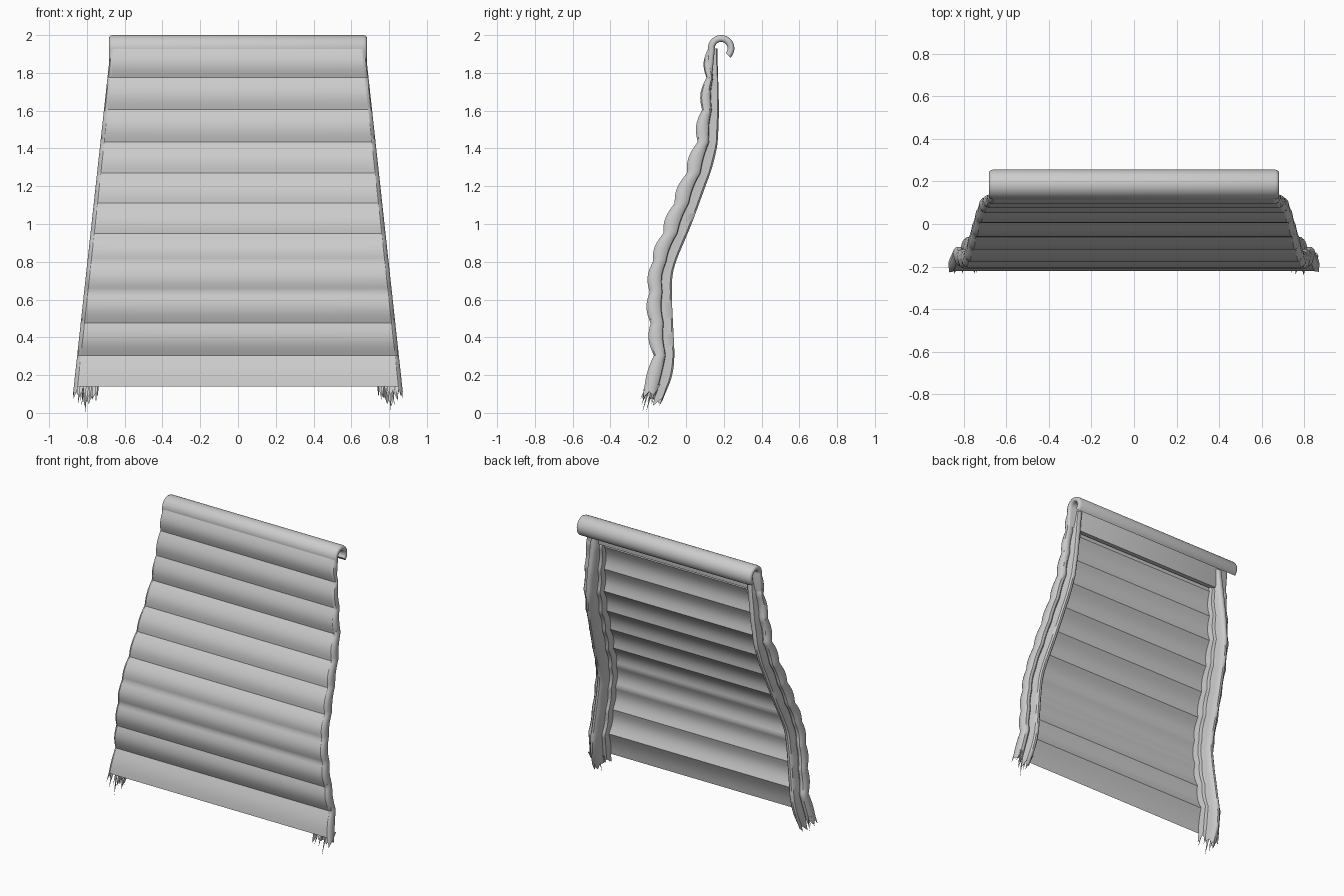
import bpy, bmesh, math, random
from mathutils import Vector

cube = bpy.data.objects.get("Cube")
if cube:
    bpy.data.objects.remove(cube, do_unlink=True)
random.seed(4)

mat = bpy.data.materials.new("plain_grey")
mat.use_nodes = True
GREY = (0.6, 0.6, 0.6, 1)
mat.diffuse_color = GREY
mat.node_tree.nodes["Principled BSDF"].inputs["Base Color"].default_value = GREY


def finish(name, bm, angle=35, recalc=False):
    if recalc:
        bmesh.ops.recalc_face_normals(bm, faces=bm.faces)
    me = bpy.data.meshes.new(name)
    bm.to_mesh(me)
    bm.free()
    ob = bpy.data.objects.new(name, me)
    me.materials.append(mat)
    bpy.context.collection.objects.link(ob)
    bpy.ops.object.select_all(action='DESELECT')
    ob.select_set(True)
    bpy.context.view_layer.objects.active = ob
    bpy.ops.object.shade_smooth_by_angle(angle=math.radians(angle))
    return ob


def lerp(curve, z):
    for (z0, y0), (z1, y1) in zip(curve, curve[1:]):
        if z <= z1:
            return y0 + (y1 - y0) * (z - z0) / (z1 - z0)
    return curve[-1][1]


def soft(curve, z):
    return sum(lerp(curve, z + d * 0.02) for d in range(-2, 3)) / 5


def half_width(z):
    return 0.672 + (1.95 - z) * 0.109


# Valleys of the padded front and the rear line of the rails, as (z, y)
VALLEY = [(0.14, -0.22), (0.305, -0.17), (0.475, -0.187), (0.64, -0.192),
          (0.8, -0.175), (0.95, -0.12), (1.11, -0.06), (1.27, 0.005),
          (1.435, 0.062), (1.605, 0.085), (1.775, 0.108), (1.93, 0.118)]
REAR = [(0, -0.19), (0.12, -0.1), (0.2, -0.07), (0.3, -0.06), (0.6, -0.075),
        (0.72, -0.075), (0.8, -0.055), (1.0, 0.03), (1.3, 0.14),
        (1.42, 0.168), (1.6, 0.175), (1.78, 0.17), (1.93, 0.165)]

# Rows of the sheet: (z, front y)
STEPS = 8
rows = []
for n, ((z0, y0), (z1, y1)) in enumerate(zip(VALLEY, VALLEY[1:])):
    for k in range(STEPS):
        t = k / STEPS
        bulge = (0.008 if n == 0 else 0.02) * math.sin(math.pi * t)
        rows.append((z0 + (z1 - z0) * t, y0 + (y1 - y0) * t - bulge))
rows.append(VALLEY[-1])

# Front panel
bm = bmesh.new()
grid = []
for z, y in rows:
    w = half_width(z) - 0.02
    grid.append([bm.verts.new((w * s, y, z)) for s in (-1, -0.5, 0, 0.5, 1)])
for a, b in zip(grid, grid[1:]):
    for i in range(4):
        bm.faces.new((a[i], a[i + 1], b[i + 1], b[i]))
finish("front_panel", bm)

# Rail section: (inset from the edge, depth from front to rear)
SECTION = [(0.02, 0), (0.006, 0.08), (0, 0.25), (0.003, 0.45), (0.015, 0.56),
           (0.035, 0.58), (0.048, 0.5), (0.052, 0.68), (0.056, 0.93),
           (0.066, 1), (0.08, 1), (0.09, 0.93), (0.098, 0.7),
           (0.106, 0.42), (0.125, 0.36), (0.132, 0.03)]


def side_rail(name, side):
    bm = bmesh.new()
    grid = []
    for z, y in rows:
        rear = soft(REAR, z)
        grid.append([bm.verts.new((side * (half_width(z) - i), y + t * (rear - y), z))
                     for i, t in SECTION])
    # Splintered foot below the sheet
    foot = []
    for n, (i, t) in enumerate(SECTION):
        drop = (0.015, 0.07, 0.03, 0.055)[n % 4] * random.uniform(0.8, 1.1)
        if t > 0.6:
            drop += 0.045
        z = max(0.02, 0.14 - drop)
        y = -0.22 + t * 0.14 - drop * (0.25 + 0.35 * t)
        foot.append(bm.verts.new((side * (half_width(z) - i), y, z)))
    grid.insert(0, foot)
    for a, b in zip(grid, grid[1:]):
        for i in range(len(SECTION) - 1):
            f = (a[i], a[i + 1], b[i + 1], b[i])
            bm.faces.new(f if side > 0 else f[::-1])
    finish(name, bm, 40)

    # Loose splinters
    bm = bmesh.new()
    for k in range(8):
        x = side * (0.75 + 0.0155 * k)
        y = random.uniform(-0.21, -0.14)
        base = [bm.verts.new((x + dx, y + dy, 0.15))
                for dx, dy in ((-0.009, 0), (0.009, -0.004), (0.002, 0.012))]
        tip = bm.verts.new((x + random.uniform(-0.012, 0.012), y - 0.038,
                            0.0 if k == 4 else random.uniform(0.04, 0.09)))
        bm.faces.new(base)
        for i in range(3):
            bm.faces.new((base[i], base[(i + 1) % 3], tip))
    finish(name + "_splinters", bm, 20, True)


side_rail("left_rail", 1)
side_rail("right_rail", -1)

# Rolled top: a thick curl whose ends are rounded over
centre = Vector((0.186, 1.93))


def arc(radius, start, end, count):
    return [centre + radius * Vector((math.cos(a), math.sin(a)))
            for a in (math.radians(start + (end - start) * k / count)
                      for k in range(count + 1))]


outer = [Vector((0.108, 1.8))] + arc(0.07, 190, -45, 24)
inner = arc(0.034, -45, 190, 24) + [Vector((0.14, 1.8))]
mids = [(a + b) / 2 for a, b in zip(outer, reversed(inner))]
loop = outer + inner
centres = mids + mids[::-1]
bm = bmesh.new()
rings = []
for x, s in ((-0.682, 0.35), (-0.678, 0.75), (-0.665, 1),
             (0.665, 1), (0.678, 0.75), (0.682, 0.35)):
    ring = []
    for p, c in zip(loop, centres):
        q = c + (p - c) * s
        ring.append(bm.verts.new((x, q.x, q.y)))
    rings.append(ring)
n = len(loop)
for a, b in zip(rings, rings[1:]):
    for i in range(n):
        bm.faces.new((a[i], a[(i + 1) % n], b[(i + 1) % n], b[i]))
for ring in (rings[0], rings[-1]):
    for i in range(n // 2 - 1):
        bm.faces.new((ring[i], ring[i + 1], ring[n - 2 - i], ring[n - 1 - i]))
finish("rolled_top", bm, 50, True)
